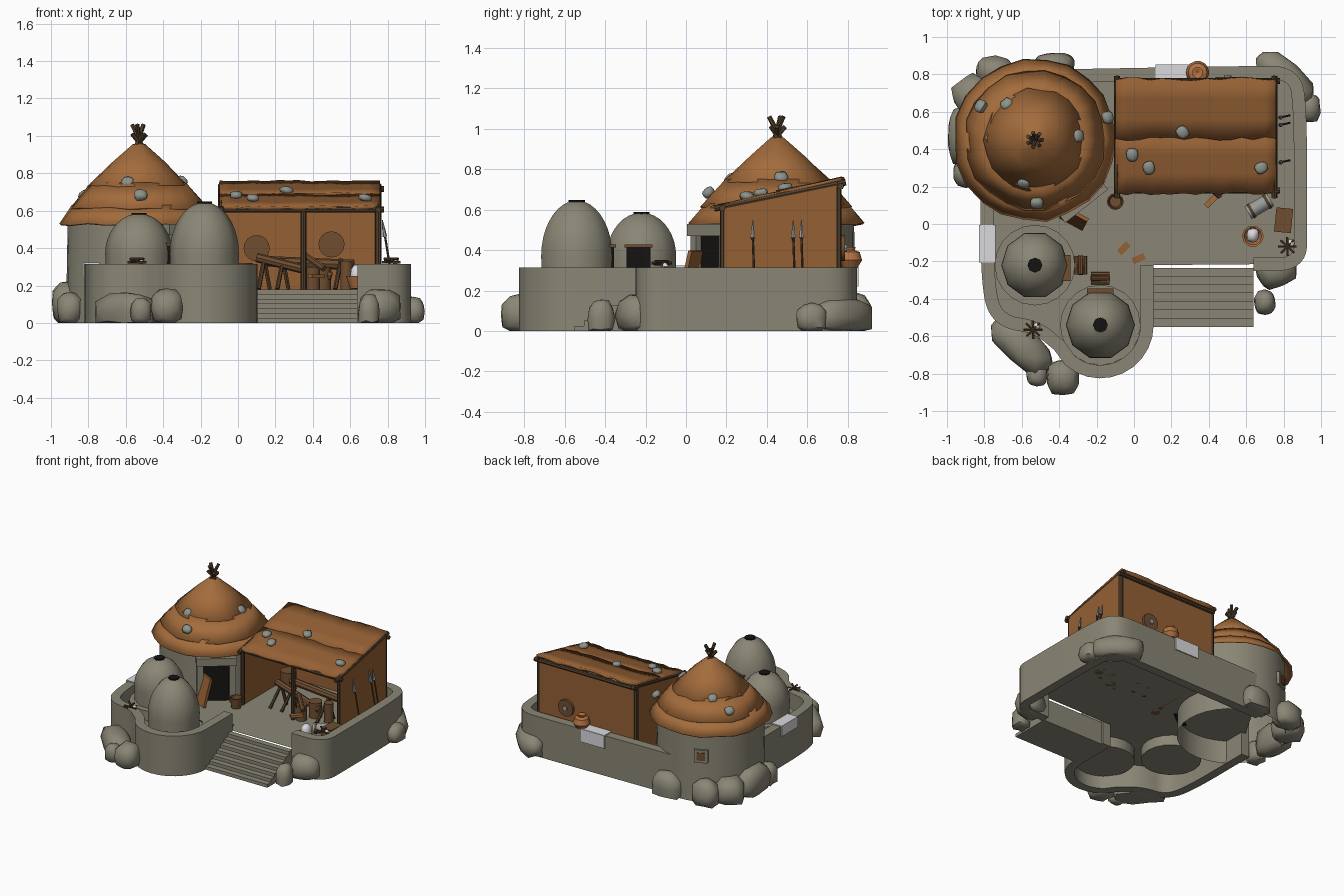
import bpy, bmesh, math, random
from mathutils import Vector, Matrix, Euler

if "Cube" in bpy.data.objects:
    bpy.data.objects.remove(bpy.data.objects["Cube"])
random.seed(4)

def mat(name, r, g, b):
    m = bpy.data.materials.new(name)
    m.diffuse_color = (r, g, b, 1)
    m.use_nodes = True
    m.node_tree.nodes["Principled BSDF"].inputs["Base Color"].default_value = m.diffuse_color
    return m
STONE = mat("stone", .255, .24, .18)
STRAW = mat("straw", .37, .15, .045)
HIDE = mat("hide_brown", .30, .118, .035)
WOOD = mat("dark_wood", .085, .05, .025)
LOG = mat("log_brown", .16, .075, .03)
DARK = mat("soot", .008, .007, .006)
CLOTH = mat("white_cloth", .70, .70, .72)
PALE = mat("pale_stone", .27, .29, .26)
CLAY = mat("clay", .45, .17, .055)
METAL = mat("metal", .32, .33, .33)

def finish(name, bm, m, angle=40):
    bmesh.ops.recalc_face_normals(bm, faces=bm.faces)
    me = bpy.data.meshes.new(name)
    bm.to_mesh(me)
    bm.free()
    me.materials.append(m)
    o = bpy.data.objects.new(name, me)
    bpy.context.collection.objects.link(o)
    if angle:
        bpy.ops.object.select_all(action='DESELECT')
        o.select_set(True)
        bpy.context.view_layer.objects.active = o
        bpy.ops.object.shade_smooth_by_angle(angle=math.radians(angle))
    return o

def box(name, c, s, m, rot=(0, 0, 0)):
    bm = bmesh.new()
    M = Matrix.Translation(c) @ Euler(rot).to_matrix().to_4x4() @ Matrix.Diagonal((*s, 1))
    bmesh.ops.create_cube(bm, size=1, matrix=M)
    return finish(name, bm, m, 0)

def rod(name, a, b, r, m, r2=None, n=8):
    a, b = Vector(a), Vector(b)
    bm = bmesh.new()
    M = Matrix.Translation((a + b) / 2) @ (b - a).to_track_quat('Z', 'Y').to_matrix().to_4x4()
    bmesh.ops.create_cone(bm, cap_ends=True, segments=n, radius1=r, radius2=r if r2 is None else r2,
                          depth=(b - a).length, matrix=M)
    return finish(name, bm, m)

def lathe(name, x, y, prof, m, n=24, wob=0, angle=40):
    bm = bmesh.new()
    rows = []
    for i, (r, z) in enumerate(prof):
        w = wob if i == 0 else wob * .3
        rows.append([bm.verts.new((x + (r + random.uniform(-w, w)) * math.cos(k * math.tau / n),
                                   y + (r + random.uniform(-w, w)) * math.sin(k * math.tau / n),
                                   z + random.uniform(-w, w) * .6)) for k in range(n)])
    for p, q in zip(rows, rows[1:]):
        for k in range(n):
            bm.faces.new((p[k], p[(k + 1) % n], q[(k + 1) % n], q[k]))
    return finish(name, bm, m, angle)

def rock(name, c, s, m, rot=(0, 0, 0), ground=False, sub=2):
    bm = bmesh.new()
    bmesh.ops.create_icosphere(bm, subdivisions=sub, radius=1)
    R = Euler(rot).to_matrix()
    for v in bm.verts:
        p = v.co
        k = max(abs(p.x), abs(p.y), abs(p.z)) ** -.45 * random.uniform(.9, 1.02)
        v.co = Vector(c) + R @ Vector((p.x * s[0] * k, p.y * s[1] * k, p.z * s[2] * k))
        if ground:
            v.co.z = max(v.co.z, 0)
            v.co.x, v.co.y = max(-1, min(1, v.co.x)), max(-.92, min(.92, v.co.y))
    return finish(name, bm, m, 50)

# Enclosure walls: smoothed centre lines swept with a square section
def smooth(pts, times=3):
    for _ in range(times):
        new = [pts[0]]
        for a, b in zip(pts, pts[1:]):
            new += [a.lerp(b, .25), a.lerp(b, .75)]
        pts = new + [pts[-1]]
    return pts

def wall(name, pts, th=.07, top=.315):
    bm = bmesh.new()
    rows = []
    for i, p in enumerate(pts):
        t = (pts[min(i + 1, len(pts) - 1)] - pts[max(i - 1, 0)]).normalized()
        n = Vector((-t.y, t.x)) * th / 2
        rows.append([bm.verts.new((*(p + n * s), z)) for s, z in ((1, 0), (1, top), (-1, top), (-1, 0))])
    for p, q in zip(rows, rows[1:]):
        for k in range(4):
            bm.faces.new((p[k], p[(k + 1) % 4], q[(k + 1) % 4], q[k]))
    bm.faces.new(rows[0])
    bm.faces.new(rows[-1])
    return finish(name, bm, STONE)

arc = [Vector((-.18 + .25 * math.cos(a), -.54 + .25 * math.sin(a)))
       for a in [math.radians(-d) for d in range(0, 131, 13)]]
left = [Vector((.07, -.22)), Vector((.07, -.4))] + arc + smooth(
    [Vector(p) for p in ((-.4, -.65), (-.52, -.55), (-.72, -.52), (-.785, -.35), (-.785, .3))])
right = smooth([Vector(p) for p in ((-.5, .79), (.6, .81), (.86, .81), (.89, .6), (.89, 0), (.89, -.215), (.64, -.215))])
wall("left_wall", left)
wall("right_wall", right)
bm = bmesh.new()
bm.faces.new([bm.verts.new((*p, .18)) for p in left + right])
bmesh.ops.triangulate(bm, faces=bm.faces[:])
finish("floor", bm, STONE, 0)

# Stairs
for i in range(7):
    y0 = -.235 - i * .045
    h = .18 - i * .0257
    box("stair", (.37, y0 - .0225, h / 2), (.54, .045, h), STONE)

# Round hut with tiered thatch
HX, HY = -.53, .45
lathe("hut_wall", HX, HY, [(.39, 0), (.385, .3), (.38, .58)], STONE, 32)
for prof in ([(.435, .53), (.355, .63)], [(.375, .615), (.255, .75)], [(.272, .735), (.14, .86), (.035, .955), (.001, .96)]):
    o = lathe("thatch_tier", HX, HY, prof, STRAW, 22, .01)
    o.modifiers.new("thick", 'SOLIDIFY').thickness = .012
for k in range(7):
    a = k * .9
    d = Vector((math.cos(a), math.sin(a), 0))
    c = Vector((HX, HY, 0))
    rod("roof_stick", c - d * .03 + Vector((0, 0, .93)), c + d * .04 + Vector((0, 0, 1.01 + .05 * (k % 2))), .012, WOOD, n=6)

def at(deg, r, t, z):
    a = math.radians(deg)
    return (HX + r * math.cos(a) - t * math.sin(a), HY + r * math.sin(a) + t * math.cos(a), z)
DA = math.radians(-52)
box("door_opening", at(-52, .375, 0, .325), (.06, .19, .29), DARK, (0, 0, DA))
for s in (-1, 1):
    box("door_post", at(-52, .4, s * .115, .325), (.07, .045, .29), STONE, (0, 0, DA))
box("door_lintel", at(-52, .4, 0, .5), (.1, .29, .06), STONE, (0, 0, DA))
box("leaning_door", (-.32, .03, .29), (.14, .02, .22), HIDE, (-.25, 0, -.5))
WA = math.radians(115)
box("window_frame", at(115, .385, 0, .36), (.03, .1, .1), STONE, (0, 0, WA))
box("window_panel", at(115, .4, 0, .36), (.01, .06, .06), LOG, (0, 0, WA))
for x, y in ((-.82, .63), (-.68, .64), (-.14, .57), (-.3, .47), (-.59, .22), (-.52, .11)):
    r = math.hypot(x - HX, y - HY)
    a = math.atan2(y - HY, x - HX)
    rock("roof_stone", (x, y, .985 - r * .98 if r < .27 else .58 + (.435 - r) * 1.1), (.033, .036, .025), PALE, (0, .75, a), sub=2)

# Two domed ovens on round ledges, each with a mouth
for x, y, r, top, n in ((-.53, -.22, .18, .585, 10), (-.18, -.54, .185, .645, 10)):
    prof = [(r * .97, .2), (r, .37)]
    prof += [(r * math.cos(t), .37 + (top - .37) * math.sin(t)) for t in [i * .17 for i in range(1, 9)]]
    lathe("oven_dome", x, y, prof, STONE, n, 0, 60)
    rod("smoke_hole", (x, y, top - .04), (x, y, top + .003), .04, DARK)
    rod("oven_ledge", (x, y, .1), (x, y, .255), .215, STONE, n=20)
box("oven_mouth", (-.385, -.235, .335), (.07, .12, .16), DARK)
box("mouth_lintel", (-.37, -.235, .42), (.06, .14, .015), LOG)
box("oven_mouth", (-.18, -.39, .335), (.12, .07, .16), DARK)
box("mouth_lintel", (-.18, -.375, .42), (.14, .06, .015), LOG)
for i in range(3):
    rod("firewood", (-.305 + i * .02, -.27, .2 + .02 * (i % 2)), (-.305 + i * .02, -.17, .2), .014, LOG)
    rod("firewood", (-.23, -.31 + i * .02, .2 + .02 * (i % 2)), (-.13, -.31 + i * .02, .2), .014, LOG)

# Lean-to shed: posts, beams, hide panels, wavy roof sheets
for x in (-.09, .75):
    rod("back_post", (x, .75, .18), (x, .75, .74), .018, WOOD)
    rod("rafter", (x, .14, .605), (x, .79, .735), .016, WOOD)
for x in (-.09, .35, .75):
    rod("front_post", (x, .185, .18), (x, .185, .62), .016, WOOD)
rod("front_beam", (-.1, .18, .607), (.78, .18, .607), .016, WOOD)
rod("back_beam", (-.1, .765, .715), (.78, .765, .715), .016, WOOD)
box("back_panel", (.33, .755, .445), (.83, .012, .53), HIDE)
for x in (-.092, .752):
    bm = bmesh.new()
    q = [bm.verts.new((x, *p)) for p in ((.19, .18), (.75, .18), (.75, .72), (.19, .605))]
    f = bm.faces.new(q)
    ext = bmesh.ops.extrude_face_region(bm, geom=[f])
    bmesh.ops.translate(bm, vec=(.012, 0, 0), verts=[v for v in ext['geom'] if isinstance(v, bmesh.types.BMVert)])
    finish("side_panel", bm, HIDE, 0)
for y0, y1, z0, z1 in ((.165, .475, .625, .692), (.455, .775, .695, .76)):
    bm = bmesh.new()
    N = 14
    rows = [[bm.verts.new((-.1 + .86 * i / N, y0 + (y1 - y0) * j / 3 + (random.uniform(-.012, .012) if j in (0, 3) else 0),
                           z0 + (z1 - z0) * j / 3 + random.uniform(-.004, .004))) for i in range(N + 1)] for j in range(4)]
    for p, q in zip(rows, rows[1:]):
        for i in range(N):
            bm.faces.new((p[i], p[i + 1], q[i + 1], q[i]))
    finish("shed_roof_sheet", bm, HIDE).modifiers.new("thick", 'SOLIDIFY').thickness = .02
for x, y in ((.26, .49), (-.01, .37), (.08, .3), (.68, .3)):
    rock("shed_roof_stone", (x, y, .605 + (y - .1) * .22 + .02), (.033, .037, .02), PALE, (.2, 0, x * 3))

# Boulders around the foot of the walls
for c, s, a in (((-.91, .47, .1), (.09, .17, .13), 0), ((-.86, .68, .08), (.11, .12, .12), .6),
                ((-.74, .81, .08), (.11, .09, .12), 0), ((-.43, .84, .07), (.12, .08, .12), .1),
                ((-.9, .27, .07), (.07, .08, .1), 0), ((.81, .78, .07), (.2, .09, .1), -.75),
                ((.94, .62, .06), (.06, .08, .08), 0), ((.76, -.24, .08), (.12, .1, .11), .4),
                ((.7, -.42, .06), (.06, .07, .1), 0), ((-.6, -.65, .06), (.2, .1, .11), -.75),
                ((-.38, -.82, .08), (.09, .1, .11), 0), ((-.52, -.81, .06), (.06, .06, .08), 0)):
    rock("boulder", c, s, STONE, (0, 0, a), True)

# Cloths draped over the walls
box("cloth_top", (-.785, -.105, .319), (.09, .2, .008), CLOTH)
box("cloth_hang", (-.826, -.105, .28), (.008, .2, .08), CLOTH)
box("cloth_top", (.22, .8, .319), (.21, .1, .008), CLOTH)
box("cloth_hang", (.22, .848, .27), (.21, .008, .1), CLOTH)

# Clay pot on the back wall, shields, spears
lathe("clay_pot", .34, .81, [(.001, .31), (.04, .315), (.062, .35), (.05, .39), (.025, .4), (.03, .415), (.02, .415), (.001, .4)], CLAY, 14)
rod("back_shield", (.5, .765, .41), (.5, .785, .41), .065, LOG, n=16)
rod("shield_boss", (.5, .785, .41), (.5, .795, .41), .02, METAL)
for x, z in ((.1, .4), (.5, .42)):
    rod("inner_shield", (x, .73, z), (x, .745, z), .07, LOG, n=16)
for y in (.34, .54, .58):
    rod("spear_shaft", (.83, y, .19), (.785, y - .01, .47), .006, WOOD, n=6)
    rod("spear_tip", (.785, y - .01, .46), (.772, y - .01, .55), .013, METAL, .002, 6)

# Workshop: sawn logs, trestle, stumps, baskets
rod("long_log", (.1, .34, .35), (.5, .3, .25), .025, LOG)
rod("long_log", (.15, .45, .33), (.62, .42, .31), .028, LOG)
for x in (.14, .24, .55):
    for s in (-1, 1):
        rod("trestle_leg", (x + s * .03, .3 + s * .06, .18), (x, .34, .34), .012, WOOD, n=6)
for x, y, r, h in ((.4, .22, .04, .12), (.45, .32, .05, .12), (.58, .3, .035, .15), (.02, .6, .06, .14)):
    rod("stump", (x, y, .18), (x, y, .18 + h), r, LOG, n=10)
rod("leaning_log", (.36, .24, .36), (.46, .15, .29), .018, LOG)
box("tray", (.42, .13, .25), (.1, .03, .02), STRAW, (0, 0, .8))
lathe("basket", -.1, .12, [(.001, .18), (.035, .18), (.045, .26), (.038, .26), (.03, .2), (.001, .2)], LOG, 12)

# Yard items: bowl of meal, banded drum, crate, mats, stick bundles
lathe("bowl", .635, -.065, [(.001, .18), (.035, .185), (.058, .25), (.048, .25), (.03, .21), (.001, .21)], CLAY, 10)
rock("meal_heap", (.635, -.06, .255), (.035, .04, .06), CLOTH)
rod("drum", (.61, .06, .23), (.73, .13, .23), .038, METAL, n=12)
for t in (.15, .85):
    p = Vector((.61, .06, .23)).lerp(Vector((.73, .13, .23)), t)
    rod("drum_band", p - Vector((.007, .004, 0)), p + Vector((.007, .004, 0)), .042, WOOD, n=12)
box("crate", (.8, .02, .245), (.09, .13, .13), LOG, (0, 0, -.1))
for x, y, a in ((-.055, -.13, .8), (.025, -.185, .4)):
    box("mat_border", (x, y, .183), (.1, .07, .006), STONE, (0, 0, a))
    box("mat", (x, y, .187), (.07, .035, .006), HIDE, (0, 0, a))
for x, y in ((-.54, -.565), (.82, -.12)):
    for k in range(4):
        d = Vector((math.cos(k * .8), math.sin(k * .8), 0)) * .05
        c = Vector((x, y, .325 + .006 * k))
        rod("stick", c - d, c + d, .007, WOOD, n=6)
    rock("bone_pile", (x + .02, y + .02, .325), (.02, .02, .014), CLOTH, sub=1)
